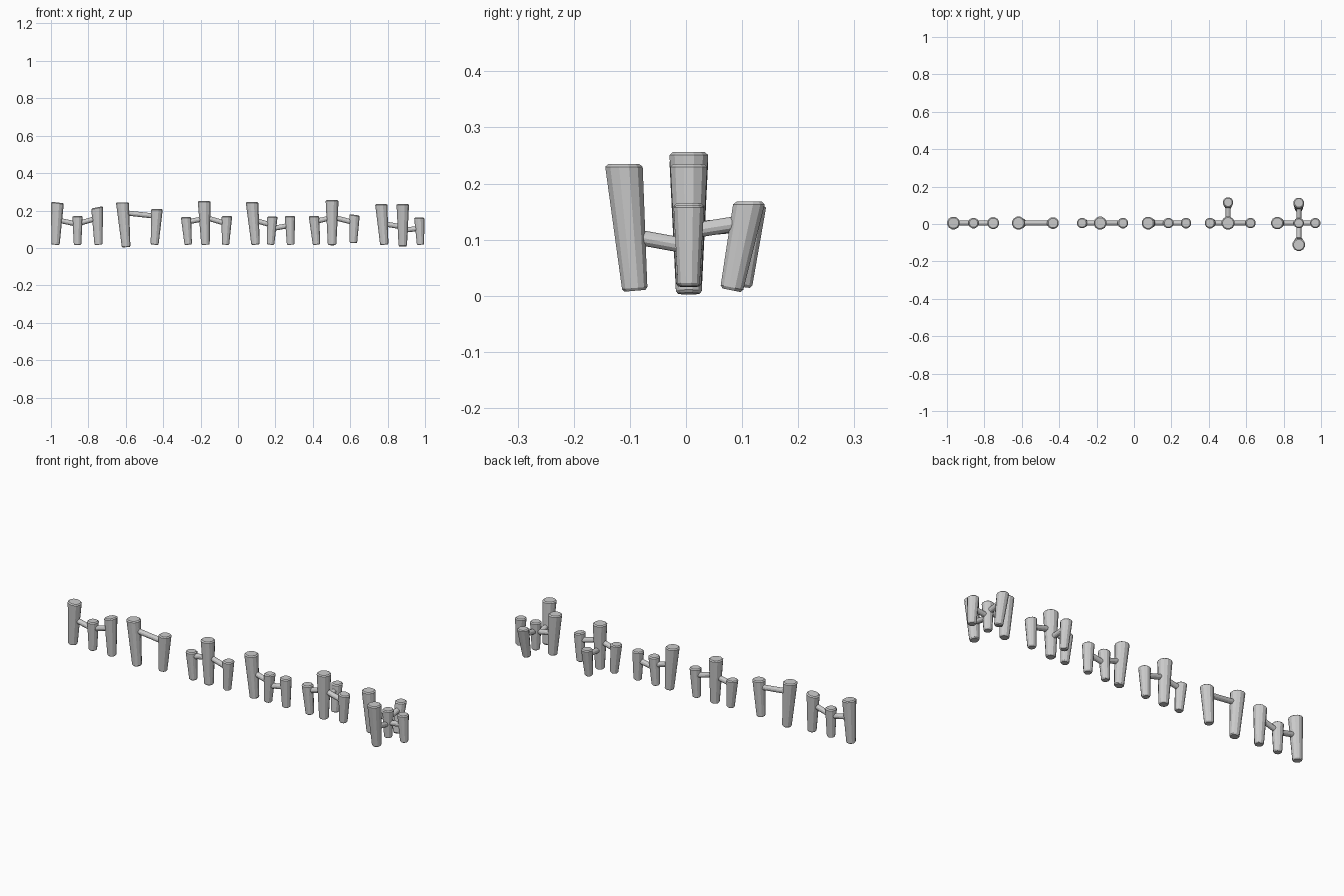
import bpy, bmesh, math
from mathutils import Vector

if "Cube" in bpy.data.objects:
    bpy.data.objects.remove(bpy.data.objects["Cube"])

SIDES = 12
ROW_Y = 0.005


def circle(r, shift=0.0):
    angles = [2 * math.pi * (k + shift) / SIDES for k in range(SIDES)]
    return [Vector((r * math.cos(a), r * math.sin(a), 0)) for a in angles]


def add_mesh(name, rings):
    bm = bmesh.new()
    loops = [[bm.verts.new(p) for p in ring] for ring in rings]
    for lo, hi in zip(loops, loops[1:]):
        for i in range(SIDES):
            j = (i + 1) % SIDES
            bm.faces.new((lo[i], lo[j], hi[j], hi[i]))
    bm.faces.new(loops[0][::-1])
    bm.faces.new(loops[-1])
    bmesh.ops.recalc_face_normals(bm, faces=bm.faces)
    mesh = bpy.data.meshes.new(name)
    bm.to_mesh(mesh)
    bm.free()
    bpy.context.collection.objects.link(bpy.data.objects.new(name, mesh))


# Tapered peg: taller pegs are thicker; square-cut foot, nearly level top, chamfered rims
def peg(name, foot, top, slope=0.0):
    b, t = Vector(foot), Vector(top)
    d = t - b
    up = d.normalized()
    r0, r1 = 0.015 + 0.037 * d.z, 0.0165 + 0.08 * d.z
    foot_cut = Vector((-d.x / d.z, -d.y / d.z, 0))
    top_cut = Vector((slope, 0, 0))
    stations = ((b, r0 - 0.004, foot_cut), (b + up * 0.005, r0, foot_cut),
                (t - up * 0.005, r1, top_cut), (t, r1 - 0.006, top_cut))
    add_mesh(name, [[c + v + Vector((0, 0, cut.dot(v))) for v in circle(r, 0.5)]
                    for c, r, cut in stations])
    return b, t


# Round bar between two pegs, at a given height on each
def bar(name, peg_a, peg_b, za, zb):
    ends = [b.lerp(t, (z - b.z) / (t.z - b.z)) for (b, t), z in ((peg_a, za), (peg_b, zb))]
    along = (ends[1] - ends[0]).normalized() * 0.015
    rot = along.to_track_quat('Z', 'Y')
    add_mesh(name, [[c + rot @ v for v in circle(0.0135)]
                    for c in (ends[0] + along, ends[1] - along)])


# Each cluster: pegs in a row (foot x, top x, top z), then bar heights between neighbours
clusters = [
    ([(-.976, -.965, .243), (-.858, -.858, .17), (-.746, -.753, .217)],
     [(.15, .127), (.129, .16)]),
    ([(-.598, -.618, .244), (-.446, -.433, .209)],
     [(.189, .169)]),
    ([(-.266, -.278, .165), (-.174, -.181, .251), (-.067, -.059, .171)],
     [(.138, .157), (.164, .13)]),
    ([(.094, .075, .245), (.174, .184, .168), (.281, .278, .171)],
     [(.15, .122), (.103, .121)]),
    ([(.42, .406, .171), (.503, .503, .256), (.617, .623, .177)],
     [(.14, .163), (.166, .135)]),
    ([(.782, .766, .235), (.881, .881, .165), (.976, .969, .162)],
     [(.13, .112), (.094, .105)]),
]
top_slopes = {(1, 1): -.12, (1, 3): .2, (5, 3): -.15}
foot_heights = {(2, 1): .004, (5, 3): .026}

rows = {}
for g, (pegs, bars) in enumerate(clusters, 1):
    rows[g] = [peg(f"cluster_{g}_peg_{i}",
                   (fx, ROW_Y, foot_heights.get((g, i), .017)), (tx, ROW_Y, tz),
                   top_slopes.get((g, i), 0))
               for i, (fx, tx, tz) in enumerate(pegs, 1)]
    for i, heights in enumerate(bars):
        bar(f"cluster_{g}_bar_{i + 1}", rows[g][i], rows[g][i + 1], *heights)

# Side pegs of the last two clusters, joined front to back to the middle peg
for g, side, foot_y, top_y, foot_z, top_z, za, zb in (
        (5, "back", .098, .116, .016, .162, .118, .128),
        (6, "back", .081, .113, .01, .168, .115, .131),
        (6, "front", -.091, -.111, .009, .235, .088, .107)):
    middle = rows[g][1]
    x = middle[1].x
    side_peg = peg(f"cluster_{g}_{side}_peg", (x, foot_y, foot_z), (x, top_y, top_z))
    bar(f"cluster_{g}_{side}_bar", middle, side_peg, za, zb)
